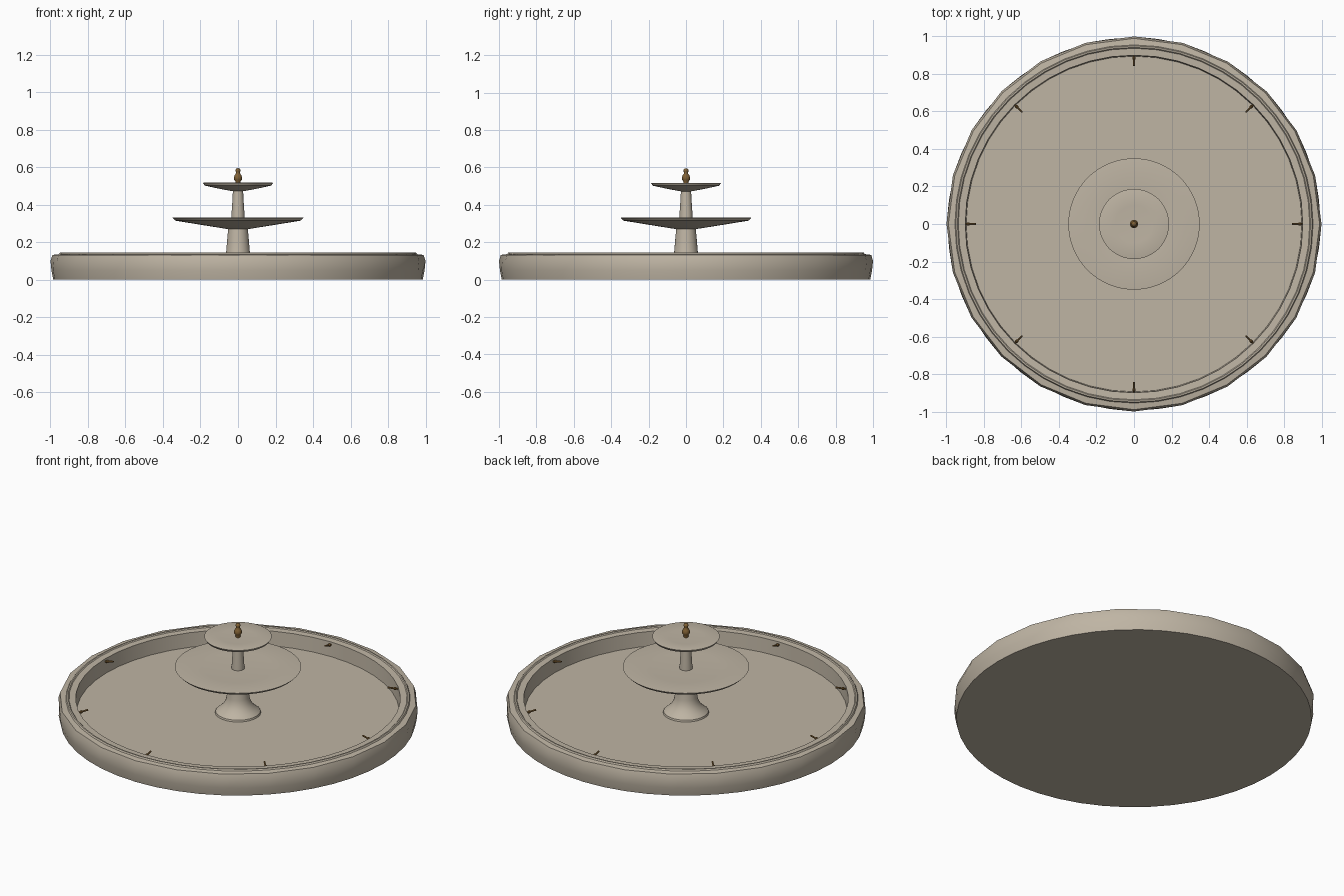
import bpy, bmesh, math
from mathutils import Vector

cube = bpy.data.objects.get("Cube")
if cube:
    bpy.data.objects.remove(cube, do_unlink=True)


def material(name, rgb):
    mat = bpy.data.materials.new(name)
    mat.use_nodes = True
    mat.diffuse_color = (*rgb, 1)
    mat.node_tree.nodes["Principled BSDF"].inputs["Base Color"].default_value = (*rgb, 1)
    return mat


stone = material("warm stone", (0.52, 0.46, 0.37))
bronze = material("aged bronze", (0.22, 0.12, 0.035))


def lathe(name, profile, mat, sides=48, faceted=(), angle=30):
    """Spin (radius, height) points about z; rings listed in faceted get half the sides."""
    bm = bmesh.new()
    rings = []
    for i, (r, z) in enumerate(profile):
        if r == 0:
            rings.append([bm.verts.new((0, 0, z))] * sides)
            continue
        ring = []
        for k in range(sides):
            a = math.tau * k / sides
            rk = r * math.cos(math.tau / sides) if i in faceted and k % 2 else r
            ring.append(bm.verts.new((rk * math.cos(a), rk * math.sin(a), z)))
        rings.append(ring)
    for low, high in zip(rings, rings[1:]):
        for k in range(sides):
            n = (k + 1) % sides
            corners = dict.fromkeys((low[k], low[n], high[n], high[k]))
            bm.faces.new(list(corners))
    bmesh.ops.recalc_face_normals(bm, faces=bm.faces)
    mesh = bpy.data.meshes.new(name)
    bm.to_mesh(mesh)
    bm.free()
    mesh.materials.append(mat)
    obj = bpy.data.objects.new(name, mesh)
    bpy.context.collection.objects.link(obj)
    bpy.ops.object.select_all(action="DESELECT")
    obj.select_set(True)
    bpy.context.view_layer.objects.active = obj
    bpy.ops.object.shade_smooth_by_angle(angle=math.radians(angle))
    return obj


# Pool: closed floor, bulging wall and a rim with a narrow raised bead
lathe("basin", [
    (0, 0), (0.985, 0), (0.995, 0.05), (1.0, 0.1), (0.99, 0.132),
    (0.955, 0.136), (0.95, 0.144), (0.942, 0.144), (0.937, 0.139),
    (0.9, 0.137), (0.895, 0.05), (0, 0.05)], stone, sides=48, faceted=(3, 4))

# Lower pedestal with a flared foot
lathe("lower_column", [
    (0, 0.045), (0.128, 0.045), (0.124, 0.06), (0.102, 0.078), (0.082, 0.1),
    (0.069, 0.125), (0.063, 0.15), (0.058, 0.21), (0.052, 0.275), (0, 0.275)], stone)

# Wide lower bowl
lathe("lower_bowl", [
    (0, 0.27), (0.055, 0.27), (0.2, 0.293), (0.335, 0.315), (0.35, 0.33),
    (0.345, 0.331), (0.2, 0.324), (0, 0.32)], stone, sides=64)

# Slim upper pedestal
lathe("upper_column", [
    (0, 0.315), (0.036, 0.315), (0.034, 0.36), (0.03, 0.42),
    (0.027, 0.478), (0, 0.478)], stone, sides=32)

# Small upper bowl
lathe("upper_bowl", [
    (0, 0.472), (0.03, 0.472), (0.1, 0.485), (0.178, 0.502), (0.187, 0.516),
    (0.184, 0.517), (0.1, 0.514), (0, 0.512)], stone, sides=48)

# Crowning finial
lathe("finial", [
    (0, 0.51), (0.014, 0.51), (0.013, 0.523), (0.021, 0.534), (0.022, 0.545),
    (0.018, 0.558), (0.01, 0.568), (0.012, 0.576), (0.014, 0.583),
    (0.01, 0.592), (0, 0.595)], bronze, sides=16, angle=60)

# Eight spouts around the rim, tilted up towards the centre
for i in range(8):
    turn = math.tau * i / 8
    outward = Vector((math.cos(turn), math.sin(turn), 0))
    spout = lathe(f"spout_{i + 1}", [
        (0, 0), (0.005, 0), (0.005, 0.006), (0.009, 0.011), (0.009, 0.018),
        (0.005, 0.023), (0.005, 0.056), (0, 0.056)], bronze, sides=10)
    spout.location = outward * 0.898 + Vector((0, 0, 0.121))
    aim = -outward + Vector((0, 0, 0.25))
    spout.rotation_euler = aim.to_track_quat("Z", "Y").to_euler()
